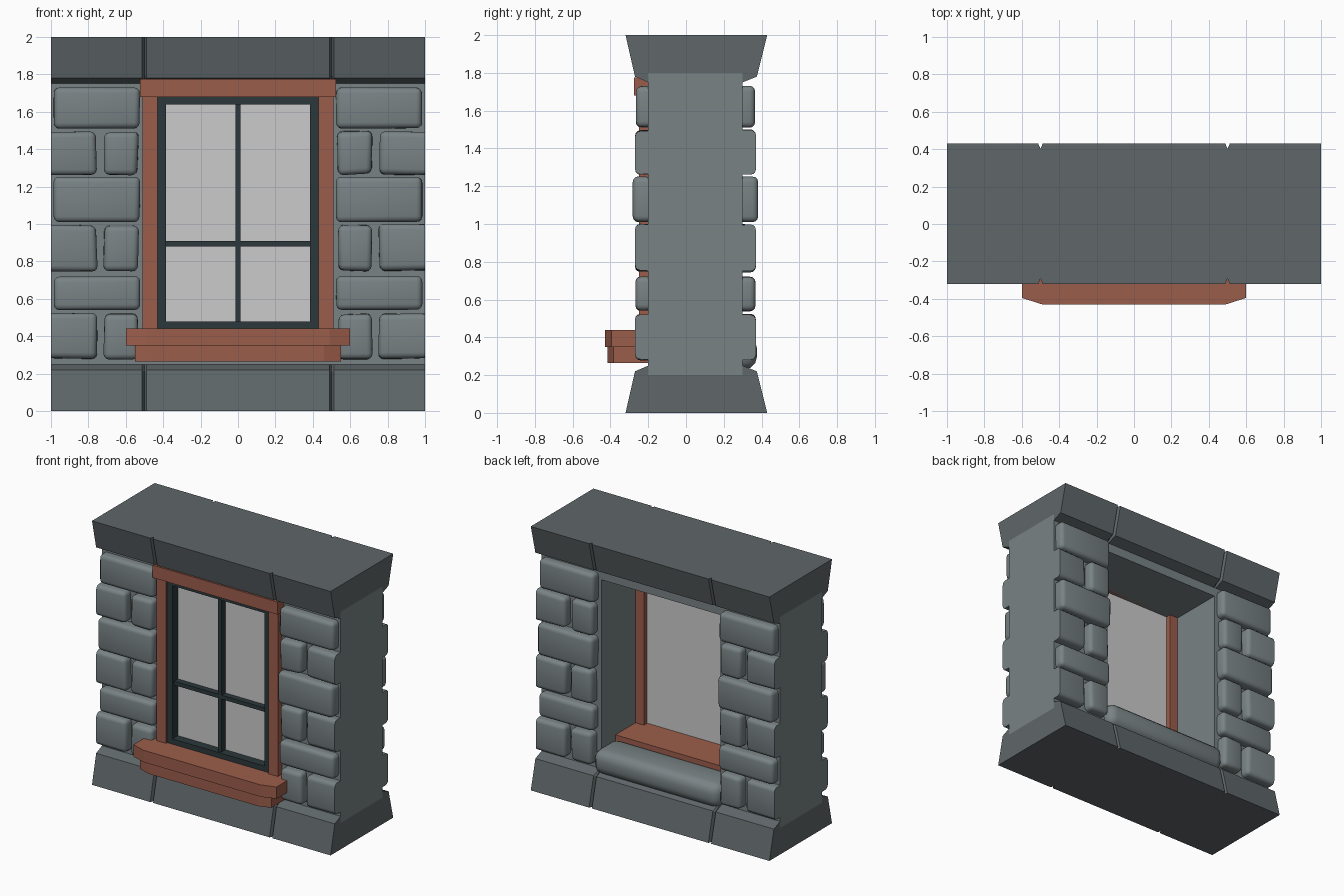
import bpy, bmesh, random
from mathutils import Vector

if "Cube" in bpy.data.objects:
    bpy.data.objects.remove(bpy.data.objects["Cube"])

random.seed(4)


def material(name, rgb):
    m = bpy.data.materials.new(name)
    m.diffuse_color = (*rgb, 1)
    m.use_nodes = True
    m.node_tree.nodes["Principled BSDF"].inputs["Base Color"].default_value = m.diffuse_color
    return m


STONE = material("stone", (0.19, 0.225, 0.235))
BAND = material("dark_stone", (0.115, 0.135, 0.143))
WOOD = material("red_wood", (0.33, 0.11, 0.07))
IRON = material("dark_frame", (0.025, 0.04, 0.045))
GLASS = material("glass", (0.6, 0.6, 0.6))


def finish(bm, name, mat, smooth=False):
    bmesh.ops.recalc_face_normals(bm, faces=bm.faces[:])
    me = bpy.data.meshes.new(name)
    bm.to_mesh(me)
    bm.free()
    ob = bpy.data.objects.new(name, me)
    bpy.context.collection.objects.link(ob)
    me.materials.append(mat)
    if smooth:
        bpy.ops.object.select_all(action='DESELECT')
        ob.select_set(True)
        bpy.context.view_layer.objects.active = ob
        bpy.ops.object.shade_smooth_by_angle(angle=0.7)
    return ob


def add_box(bm, x, y, z):
    verts = bmesh.ops.create_cube(bm, size=1)['verts']
    for v in verts:
        v.co = Vector([(a + b) / 2 + c * (b - a) for (a, b), c in zip((x, y, z), v.co)])
    return verts


def boxes(name, mat, *specs):
    bm = bmesh.new()
    for s in specs:
        add_box(bm, *s)
    return finish(bm, name, mat)


def prism(name, mat, outline, z0, z1):
    bm = bmesh.new()
    face = bm.faces.new([bm.verts.new((x, y, z0)) for x, y in outline])
    top = bmesh.ops.extrude_face_region(bm, geom=[face])['geom']
    bmesh.ops.translate(bm, vec=(0, 0, z1 - z0),
                        verts=[g for g in top if isinstance(g, bmesh.types.BMVert)])
    return finish(bm, name, mat)


# Wall core around the window opening
boxes("wall_core", STONE,
      ((-1, -0.5), (-0.2, 0.3), (0.2, 1.8)),
      ((0.5, 1), (-0.2, 0.3), (0.2, 1.8)),
      ((-0.5, 0.5), (-0.2, 0.3), (1.68, 1.8)),
      ((-0.5, 0.5), (-0.2, 0.3), (0.2, 0.3)))


# Flared bands, lofted along x with V joints at x = +-0.5
def band(name, flip):
    profile = [(-0.32, 0), (0.43, 0), (0.375, 0.22), (0.3, 0.25),
               (0.3, 0.2), (-0.2, 0.2), (-0.2, 0.25), (-0.27, 0.22)]
    stations = [(-1, 0), (-0.512, 0), (-0.5, 1), (-0.488, 0),
                (0.488, 0), (0.5, 1), (0.512, 0), (1, 0)]
    bm = bmesh.new()
    rings = []
    for x, cut in stations:
        ring = []
        for i, (y, z) in enumerate(profile):
            if cut and i in (0, 1, 2, 7):
                y += 0.028 if y < 0 else -0.028
            if cut and i in (2, 7):
                z -= 0.015
            ring.append(bm.verts.new((x, y, 2 - z if flip else z)))
        rings.append(ring)
    n = len(profile)
    for a, b in zip(rings, rings[1:]):
        for i in range(n):
            bm.faces.new((a[i], a[(i + 1) % n], b[(i + 1) % n], b[i]))
    bm.faces.new(rings[0])
    bm.faces.new(rings[-1])
    finish(bm, name, BAND)


band("base_band", False)
band("top_band", True)


# Rounded stones on both faces; blocks running past x = 1 are trimmed flat
def stone(name, x, y, z, jitter, radius=0.03):
    bm = bmesh.new()
    for v in add_box(bm, x, y, z):
        if abs(v.co.x) < 1:
            v.co.x += random.uniform(-jitter, jitter)
        v.co.z += random.uniform(-jitter, jitter)
    bmesh.ops.bevel(bm, geom=bm.edges[:], offset=radius, segments=3,
                    profile=0.5, affect='EDGES')
    for s in (-1, 1):
        cut = bmesh.ops.bisect_plane(bm, geom=bm.verts[:] + bm.edges[:] + bm.faces[:],
                                     plane_co=(s, 0, 0), plane_no=(s, 0, 0), clear_outer=True)
        edges = [e for e in cut['geom_cut'] if isinstance(e, bmesh.types.BMEdge)]
        if edges:
            bmesh.ops.holes_fill(bm, edges=edges)
    finish(bm, name, STONE, True)


rows = [(0.28, 0.52, 0.07), (0.54, 0.72, 0.068), (0.75, 0.995, 0.07),
        (1.01, 1.25, 0.082), (1.265, 1.495, 0.07), (1.51, 1.73, 0.066)]
for side in (-1, 1):
    for face, y0 in (("front", -0.2), ("back", 0.3)):
        d = -1 if face == "front" else 1
        for r, (z0, z1, depth) in enumerate(rows):
            y = sorted((y0 - d * 0.06, y0 + d * depth))
            spans = [(0.525, 0.985)] if r % 2 else [(0.535, 0.715), (0.755, 1.1)]
            for a, b in spans:
                x = sorted((side * a, side * b))
                stone(f"{face}_stone", x, y, (z0, z1), 0.003 if r % 2 else 0.007)

# Rounded stone ledge behind the window
stone("inner_ledge", (-0.53, 0.53), (0.1, 0.375), (0.23, 0.41), 0, 0.065)

# Wooden surround
boxes("window_jambs", WOOD, *[(sorted((s * 0.43, s * 0.51)), (-0.25, -0.11), (0.43, 1.68))
                              for s in (-1, 1)])
boxes("window_header", WOOD, ((-0.525, 0.525), (-0.275, -0.12), (1.68, 1.775)))
prism("sill_top", WOOD, [(-0.6, -0.2), (-0.6, -0.395), (-0.49, -0.43), (0.49, -0.43),
                         (0.6, -0.395), (0.6, -0.2)], 0.35, 0.44)
prism("sill_base", WOOD, [(-0.55, -0.2), (-0.55, -0.385), (-0.46, -0.415), (0.46, -0.415),
                          (0.55, -0.385), (0.55, -0.2)], 0.265, 0.35)
boxes("inner_sill", WOOD, ((-0.5, 0.5), (-0.2, 0.13), (0.3, 0.44)))

# Dark window frame with cross bars, and the pane behind it
FY = (-0.235, -0.165)
boxes("window_frame", IRON,
      ((-0.43, -0.385), FY, (0.44, 1.68)), ((0.385, 0.43), FY, (0.44, 1.68)),
      ((-0.385, 0.385), FY, (0.44, 0.48)), ((-0.385, 0.385), FY, (1.64, 1.68)))
boxes("window_bars", IRON,
      ((-0.014, 0.014), (-0.22, -0.165), (0.48, 1.64)),
      ((-0.385, 0.385), (-0.215, -0.165), (0.88, 0.91)))
boxes("glass_pane", GLASS, ((-0.43, 0.43), (-0.17, -0.15), (0.44, 1.68)))
